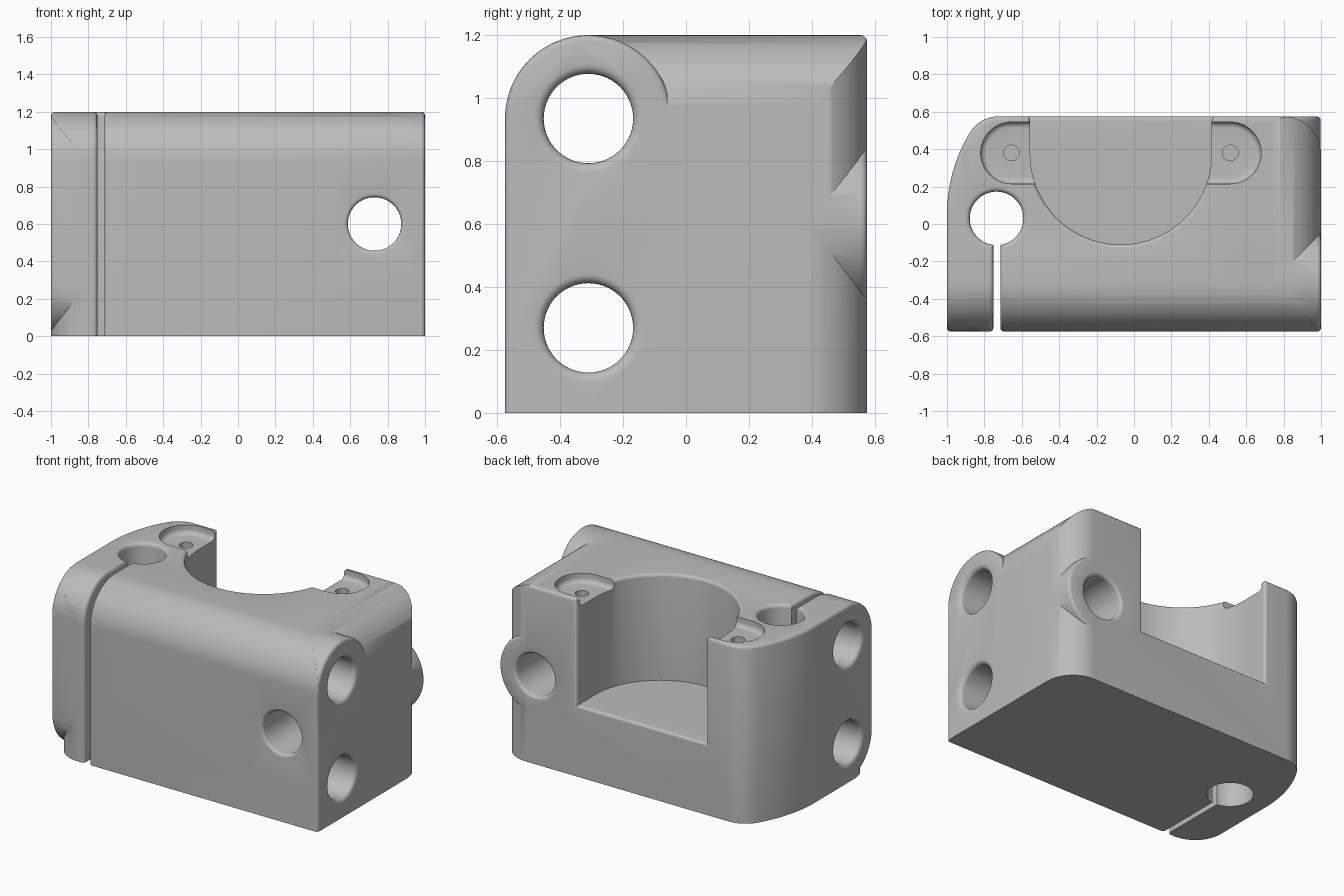
import bpy, bmesh
from math import sin, cos, pi, radians

cube = bpy.data.objects.get("Cube")
if cube:
    bpy.data.objects.remove(cube, do_unlink=True)

W, D, H = 1.0, 0.575, 1.2        # half width, half depth, height
ROD_Y, ROD_R = -0.31, 0.265      # cross rod line and the wall around it
ROD_Z = (0.27, 0.935)
EDGE = 0.02                      # small edge rounding
SLIT = (-0.752, -0.715)

gray = bpy.data.materials.new("gray_plastic")
gray.use_nodes = True
gray.diffuse_color = (0.5, 0.5, 0.5, 1)
gray.node_tree.nodes["Principled BSDF"].inputs["Base Color"].default_value = (0.5, 0.5, 0.5, 1)


def arc(cx, cy, r, a0, a1, n=20):
    """Points on an arc, angles in degrees."""
    return [(cx + r * cos(radians(a0 + (a1 - a0) * i / n)),
             cy + r * sin(radians(a0 + (a1 - a0) * i / n))) for i in range(n + 1)]


def circle(cx, cy, r, n=56):
    return arc(cx, cy, r, 0, 360, n)[:-1]


def place(axis, u, v, h):
    return {"x": (h, u, v), "y": (u, h, v), "z": (u, v, h)}[axis]


def loft(name, axis, rings, round_caps=()):
    """Solid through (outline, height) rings; round_caps lists caps to round (0 first, 1 last)."""
    bm = bmesh.new()
    rows = [[bm.verts.new(place(axis, u, v, h)) for u, v in pts] for pts, h in rings]
    n = len(rows[0])
    for a, b in zip(rows, rows[1:]):
        for i in range(n):
            j = (i + 1) % n
            bm.faces.new((a[i], a[j], b[j], b[i]))
    caps = [bm.faces.new(rows[0][::-1]), bm.faces.new(rows[-1])]
    bmesh.ops.recalc_face_normals(bm, faces=bm.faces)
    edges = [e for k in round_caps for e in caps[k].edges]
    if edges:
        bmesh.ops.bevel(bm, geom=edges, offset=EDGE, segments=3, profile=0.5, affect='EDGES')
    mesh = bpy.data.meshes.new(name)
    bm.to_mesh(mesh)
    bm.free()
    mesh.materials.append(gray)
    ob = bpy.data.objects.new(name, mesh)
    bpy.context.collection.objects.link(ob)
    return ob


def prism(name, axis, pts, lo, hi, round_caps=()):
    return loft(name, axis, [(pts, lo), (pts, hi)], round_caps)


def rect(u0, v0, u1, v1):
    return [(u0, v0), (u1, v0), (u1, v1), (u0, v1)]


def flare(outline, end, f, sign=1, n=5):
    """Rings that widen like a rounded lip towards the surface at height end."""
    rings = [(outline(f - f * cos(pi / 2 * i / n)), end + sign * f * (sin(pi / 2 * i / n) - 1))
             for i in range(n + 1)]
    return rings + [(outline(f), end + sign * 0.1)]


def hole(name, axis, cu, cv, r, lo, hi, f, both=True):
    def outline(g):
        return circle(cu, cv, r + g)
    start = flare(outline, lo, f, -1)[::-1] if both else [(outline(0), lo - 0.1)]
    return loft(name, axis, start + flare(outline, hi, f))


def combine(target, tool, op):
    mod = target.modifiers.new(op, 'BOOLEAN')
    mod.operation, mod.solver, mod.object = op, 'EXACT', tool
    bpy.context.view_layer.objects.active = target
    bpy.ops.object.modifier_apply(modifier=mod.name)
    bpy.data.objects.remove(tool, do_unlink=True)


# Side profile, as two blocks parted by the clamp slit and joined behind it
side = [(-D, -0.1)] + arc(ROD_Y, ROD_Z[1], ROD_R, 180, 90) + [(D + 0.05, H), (D + 0.05, -0.1)]
body = prism("clamp_body", "x", side, SLIT[1], W, (0, 1))
combine(body, prism("clamp_jaw", "x", side, -W, SLIT[0], (0, 1)), 'UNION')
combine(body, prism("jaw_bridge", "z", rect(-0.8, 0.03, -0.66, D + 0.04), -0.09, H), 'UNION')

# Plan outline with swept left flank and rounded corners
plan = (arc(-0.8, -0.375, 0.2, 270, 180) + arc(-0.15, 0.05, 0.85, 180, 149, 12)
        + arc(-0.724, 0.395, 0.18, 149, 90)[1:] + arc(0.8, 0.375, 0.2, 90, 0) + [(W, -D)])
combine(body, prism("plan_outline", "z", plan, 0, H, (1,)), 'INTERSECT')

# Rounded upper edge on the left end
front = [(-1.2, -0.2), (W, -0.2)] + arc(0.74, 0.94, 0.26, 0, 90) + [(0.7, 1.3), (-1.2, 1.3)]
front = [(x, min(z, H + 0.1)) for x, z in front]
combine(body, prism("front_outline", "y", front, -0.9, 0.9), 'INTERSECT')

# Full-width walls around the cross rods, and the boss on the back
bar = arc(ROD_Y, ROD_Z[0], ROD_R, 180, 360) + arc(ROD_Y, ROD_Z[1], ROD_R, 0, 180)
combine(body, prism("rod_wall_jaw", "x", bar, -W, -0.78, (0,)), 'UNION')
combine(body, prism("rod_wall_end", "x", bar, 0.5, W, (1,)), 'UNION')
combine(body, prism("back_boss", "y", circle(0.73, 0.6, 0.268), 0.1, D, (1,)), 'UNION')

# Motor pocket, open at the back, with rounded lips
PX, PY, PR, FLOOR = -0.07, 0.375, 0.485, 0.48


def pocket_outline(g):
    return arc(PX, PY, PR + g, 180, 360, 48) + [(PX + PR + g, 0.8), (PX - PR - g, 0.8)]


def lip_outline(g):
    return rect(PX - PR - g, FLOOR - g, PX + PR + g, 1.4)


combine(body, loft("pocket", "z", [(pocket_outline(0), FLOOR)] + flare(pocket_outline, H, EDGE)),
        'DIFFERENCE')
combine(body, loft("pocket_back_lip", "y", [(lip_outline(0), 0.45)] + flare(lip_outline, D, EDGE)),
        'DIFFERENCE')

# Screw recesses either side of the pocket, with pilot holes
for s in (-1, 1):
    cx = PX + s * 0.585

    def recess_outline(r):
        pts = arc(0, 0.38, r, -90, 90, 24) + [(-0.2, 0.38 + r), (-0.2, 0.38 - r)]
        return [(cx + s * x, y) for x, y in pts]

    rings = [(recess_outline(0.135 + 0.03 * sin(pi / 2 * i / 4)), H - 0.03 - 0.03 * cos(pi / 2 * i / 4))
             for i in range(5)]
    combine(body, loft("screw_recess", "z", rings + [(recess_outline(0.165), H + 0.1)]), 'DIFFERENCE')
    combine(body, prism("pilot_hole", "z", circle(cx, 0.38, 0.042, 24), 0.8, H + 0.1), 'DIFFERENCE')

# Rod holes: vertical, two across, one front to back
combine(body, hole("vertical_rod_hole", "z", -0.735, 0.03, 0.143, 0, H, 0.025, False), 'DIFFERENCE')
for z in ROD_Z:
    combine(body, hole("cross_rod_hole", "x", ROD_Y, z, 0.142, -W, W, 0.03), 'DIFFERENCE')
combine(body, hole("depth_rod_hole", "y", 0.73, 0.6, 0.143, -D, D, 0.02), 'DIFFERENCE')

# Smooth rounded areas, keep edges sharp
body.select_set(True)
bpy.context.view_layer.objects.active = body
bpy.ops.object.shade_smooth_by_angle(angle=radians(32))
